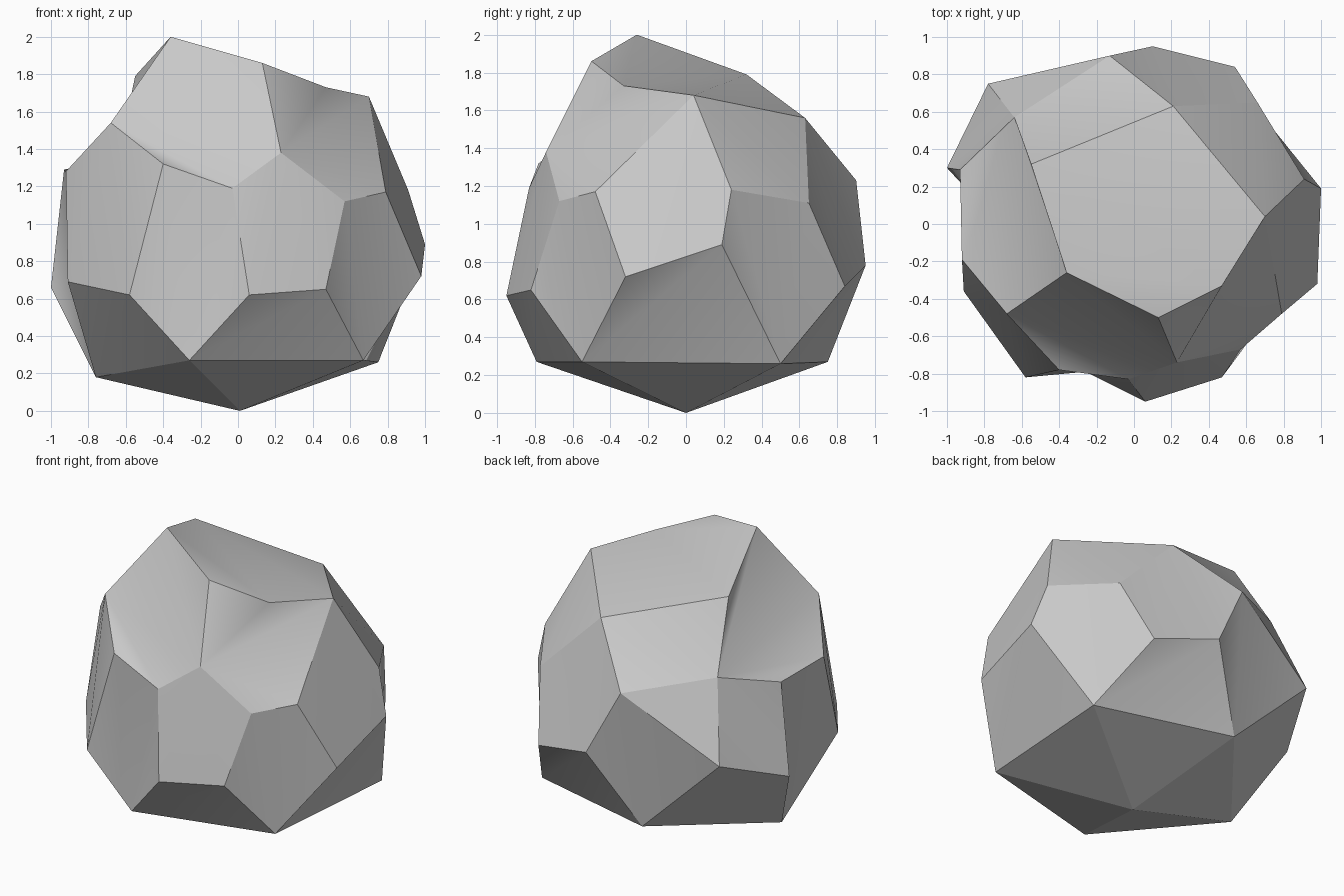
import bpy
import bmesh
from mathutils import Vector

cube = bpy.data.objects.get("Cube")
if cube:
    bpy.data.objects.remove(cube, do_unlink=True)

# Corner points of the boulder, in tiers from top to bottom
crown = {
    "peak": (-.36, -.26, 2), "brow": (.13, -.5, 1.86), "notch": (.47, -.33, 1.73),
    "crest": (.7, .04, 1.68), "ridge": (-.55, .32, 1.79), "nape": (.21, .63, 1.56),
    "temple": (-.68, -.48, 1.54),
}
shoulder = {
    "front_a": (-.4, -.78, 1.32), "front_b": (-.03, -.83, 1.19), "front_c": (.23, -.74, 1.38),
    "front_d": (.57, -.67, 1.12), "left_a": (.79, -.48, 1.17), "left_b": (.91, .24, 1.18),
    "back_a": (.66, .65, 1.11), "back_b": (-.13, .9, 1.23), "back_c": (-.64, .57, 1.35),
    "right_a": (-.93, .29, 1.29), "right_b": (-.92, -.19, 1.28),
}
waist = {
    "bulge_a": (1, .19, .89), "bulge_b": (.98, -.32, .72), "bulge_c": (.47, -.82, .65),
    "bulge_d": (.06, -.95, .62), "bulge_e": (-.58, -.82, .62), "bulge_f": (-.91, -.36, .69),
    "bulge_g": (-1, .3, .66), "bulge_h": (-.78, .75, .84), "bulge_i": (.1, .95, .78),
    "bulge_j": (.54, .84, .67),
}
foot = {
    "foot_front": (-.26, -.79, .27), "foot_left": (.67, -.55, .27), "foot_back": (.75, .5, .26),
    "foot_rear": (-.19, .75, .27), "foot_right": (-.76, .04, .18), "tip": (.01, 0, 0),
}

# Sharp rims that run out from a corner
rims = {
    "peak": "temple ridge brow",
    "ridge": "back_c nape",
    "crest": "nape notch left_a left_b",
    "brow": "front_c notch",
    "temple": "front_a right_b",
    "back_b": "nape back_c bulge_h bulge_i",
    "bulge_h": "back_c bulge_g foot_rear",
    "back_a": "nape left_b bulge_j",
    "bulge_a": "left_b bulge_b foot_back",
    "foot_left": "bulge_b bulge_c",
    "foot_right": "bulge_f bulge_g",
    "right_a": "back_c right_b bulge_g",
}
# Soft folds that bend the large facets
folds = {
    "foot_front": "front_a front_b bulge_c",
    "foot_left": "front_d left_a bulge_a",
    "foot_back": "left_b back_a bulge_i",
    "foot_rear": "back_b bulge_g",
    "foot_right": "right_a right_b bulge_e",
    "temple": "front_c front_b back_c bulge_e bulge_f",
    "front_c": "peak crest notch left_a bulge_c bulge_d",
    "crest": "ridge back_a bulge_a bulge_b",
    "nape": "back_c bulge_i bulge_j",
    "back_c": "peak right_b bulge_g",
    "notch": "ridge peak",
}
middle = Vector((0, 0, .95))


def crosses(edge, a, b):
    """Whether an edge passes over the line between two corners, seen from the middle."""
    u, v = edge.verts
    if a in (u, v) or b in (u, v):
        return False
    pa, pb, pu, pv = (vert.co - middle for vert in (a, b, u, v))
    over, along = pa.cross(pb), pu.cross(pv)
    return (over.dot(pu) * over.dot(pv) < 0 and along.dot(pa) * along.dot(pb) < 0
            and (pa + pb).dot(pu + pv) > 0)


def join(a, b):
    """Turn the edges lying across two corners until one edge joins them."""
    for turn in range(30):
        across = [e for e in bm.edges if crosses(e, a, b)]
        ready = []
        for edge in across:
            p, q = [v for f in edge.link_faces for v in f.verts if v not in edge.verts]
            if crosses(edge, p, q):
                ready.append((a in (p, q) or b in (p, q), edge))
        if not ready:
            return
        preferred = [e for near, e in ready if near] or [e for near, e in ready]
        bmesh.utils.edge_rotate(preferred[turn % len(preferred)], True)


# Wrap the corners in a faceted skin
bm = bmesh.new()
corners = {}
for tier in (crown, shoulder, waist, foot):
    for name, point in tier.items():
        corners[name] = bm.verts.new(point)
bmesh.ops.convex_hull(bm, input=bm.verts[:], use_existing_faces=False)

# Set the rims and folds, and keep every edge but the folds sharp
for lines in (rims, folds):
    for start, ends in lines.items():
        for end in ends.split():
            join(corners[start], corners[end])
for face in bm.faces:
    face.smooth = True
for edge in bm.edges:
    edge.smooth = False
for start, ends in folds.items():
    for end in ends.split():
        fold = bm.edges.get((corners[start], corners[end]))
        if fold:
            fold.smooth = True
bmesh.ops.recalc_face_normals(bm, faces=bm.faces[:])
mesh = bpy.data.meshes.new("boulder")
bm.to_mesh(mesh)
bm.free()

# Plain grey stone
stone = bpy.data.materials.new("grey stone")
stone.use_nodes = True
grey = (.58, .58, .58, 1)
stone.diffuse_color = grey
stone.node_tree.nodes["Principled BSDF"].inputs["Base Color"].default_value = grey
mesh.materials.append(stone)

boulder = bpy.data.objects.new("boulder", mesh)
bpy.context.collection.objects.link(boulder)
